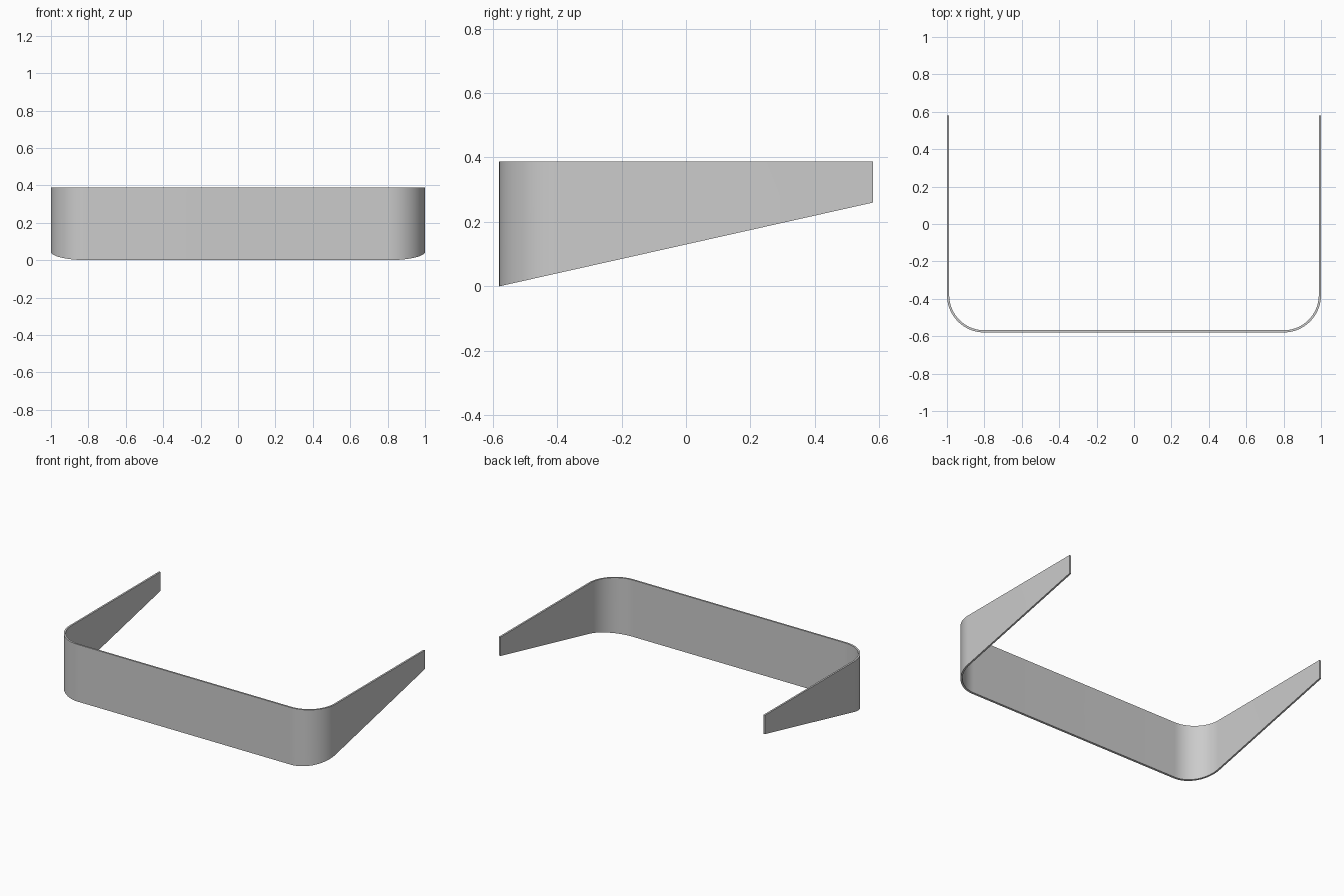
import bpy, bmesh
from math import sin, cos, pi

if "Cube" in bpy.data.objects:
    bpy.data.objects.remove(bpy.data.objects["Cube"])

HALF_W, HALF_D = 1.0, 0.58       # outer half width and depth
TOP, END_Z = 0.388, 0.26         # flat top, height of lower edge at the arm ends
RADIUS, THICK, STEPS = 0.2, 0.012, 24


def u_path(inset):
    """Left arm end -> front corners -> right arm end, offset inwards."""
    r = RADIUS - inset
    cx, cy = HALF_W - RADIUS, -HALF_D + RADIUS
    right = [(cx + r * sin(a), cy - r * cos(a))
             for a in (i * pi / 2 / STEPS for i in range(STEPS + 1))]
    right.append((HALF_W - inset, HALF_D))
    return [(-x, y) for x, y in reversed(right)] + right


def low_z(y):
    return (y + HALF_D) / (2 * HALF_D) * END_Z


# Band: a four-cornered section swept along the U path
bm = bmesh.new()
rings = []
for (xo, yo), (xi, yi) in zip(u_path(0), u_path(THICK)):
    rings.append([bm.verts.new(p) for p in (
        (xo, yo, low_z(yo)), (xo, yo, TOP), (xi, yi, TOP), (xi, yi, low_z(yi)))])
for a, b in zip(rings, rings[1:]):
    for i in range(4):
        j = (i + 1) % 4
        bm.faces.new((a[i], a[j], b[j], b[i]))
bm.faces.new(rings[0])
bm.faces.new(rings[-1])
bmesh.ops.recalc_face_normals(bm, faces=bm.faces)

mesh = bpy.data.meshes.new("tapered_u_band")
bm.to_mesh(mesh)
bm.free()
band = bpy.data.objects.new("tapered_u_band", mesh)
bpy.context.collection.objects.link(band)

# Smooth corners, crisp rims
bpy.context.view_layer.objects.active = band
band.select_set(True)
bpy.ops.object.shade_smooth_by_angle(angle=pi / 6)
